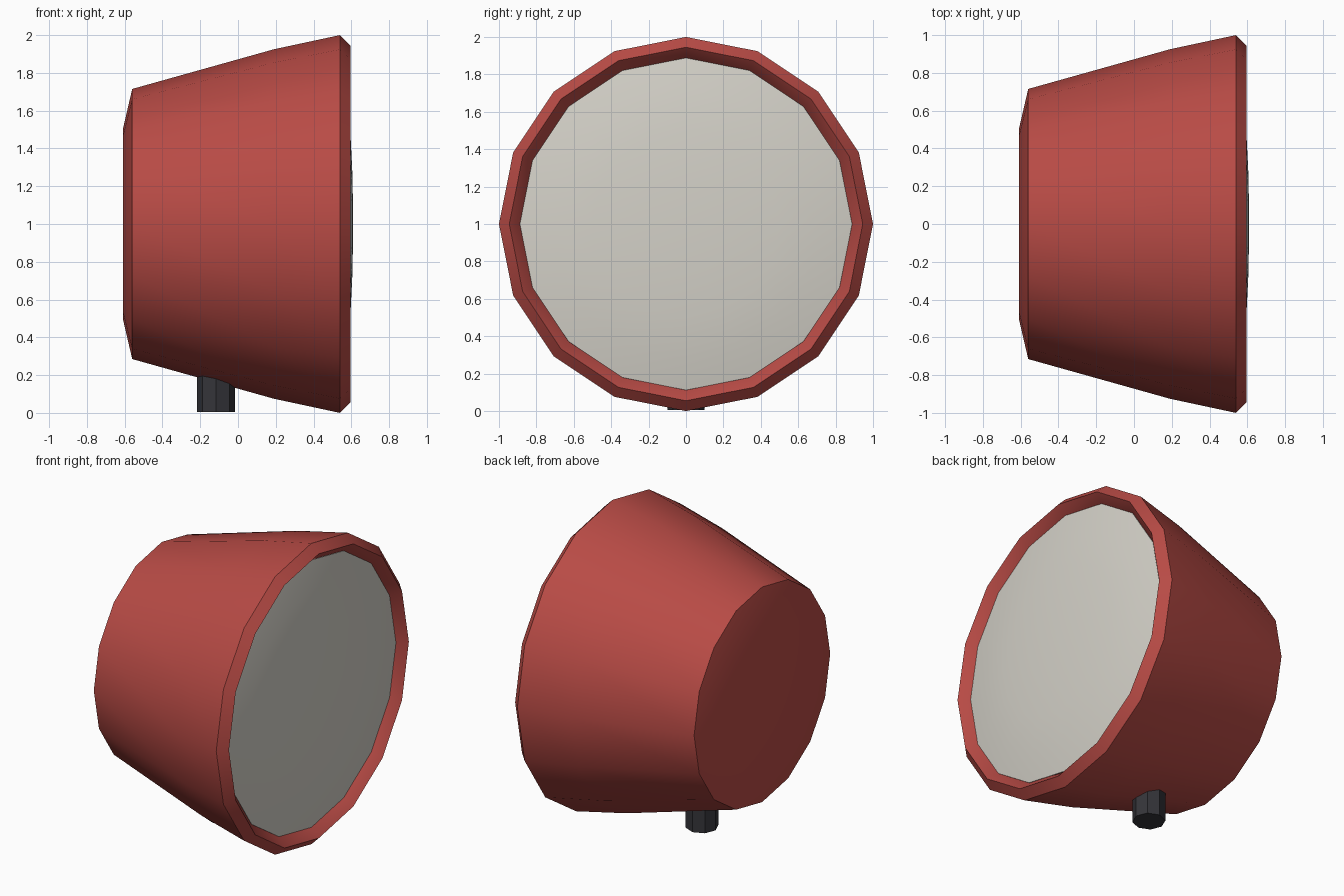
import bpy, math

if "Cube" in bpy.data.objects:
    bpy.data.objects.remove(bpy.data.objects["Cube"])

SIDES = 16
AXIS_Z = 1.0


def material(name, colour):
    m = bpy.data.materials.new(name)
    m.diffuse_color = (*colour, 1)
    m.use_nodes = True
    m.node_tree.nodes["Principled BSDF"].inputs["Base Color"].default_value = m.diffuse_color
    return m


def lathe(name, profile, mat):
    """Revolve (x, radius) points about the x axis, capping both open ends."""
    verts, faces, rings = [], [], []
    for x, r in profile:
        start = len(verts)
        n = 1 if r == 0 else SIDES
        for i in range(n):
            a = 2 * math.pi * i / SIDES
            verts.append((x, r * math.cos(a), AXIS_Z + r * math.sin(a)))
        rings.append([start + i % n for i in range(SIDES)])
    for a, b in zip(rings, rings[1:]):
        for i in range(SIDES):
            j = (i + 1) % SIDES
            quad = [a[i], b[i], b[j], a[j]]
            faces.append(list(dict.fromkeys(quad)))
    if profile[0][1]:
        faces.append(rings[0])
    mesh = bpy.data.meshes.new(name)
    mesh.from_pydata(verts, [], faces)
    mesh.materials.append(mat)
    obj = bpy.data.objects.new(name, mesh)
    bpy.context.collection.objects.link(obj)
    finish(obj, 30)
    return obj


def finish(obj, angle):
    bpy.ops.object.select_all(action='DESELECT')
    obj.select_set(True)
    bpy.context.view_layer.objects.active = obj
    bpy.ops.object.mode_set(mode='EDIT')
    bpy.ops.mesh.select_all(action='SELECT')
    bpy.ops.mesh.normals_make_consistent(inside=False)
    bpy.ops.object.mode_set(mode='OBJECT')
    bpy.ops.object.shade_smooth_by_angle(angle=math.radians(angle))


red = material("red paint", (0.48, 0.07, 0.06))
white = material("lens white", (0.66, 0.64, 0.58))
dark = material("dark metal", (0.035, 0.035, 0.042))

# Lamp bowl with bevelled rim, inner lip and closed interior behind the lens
lathe("lamp_housing", [(-0.61, 0.5), (-0.56, 0.715), (0.19, 0.925), (0.54, 1.0),
                       (0.595, 0.945), (0.54, 0.89), (0.50, 0.87), (0.50, 0)], red)

# Shallow domed lens
lathe("lens", [(0.52, 0.89), (0.54, 0.888), (0.572, 0.72), (0.594, 0.5),
               (0.606, 0.26), (0.61, 0)], white)

# Eight-sided mounting stem
bpy.ops.mesh.primitive_cylinder_add(vertices=8, radius=0.1, depth=0.4,
                                    location=(-0.117, 0, 0.205))
stem = bpy.context.object
stem.name = "mounting_stem"
stem.data.materials.append(dark)
finish(stem, 30)
